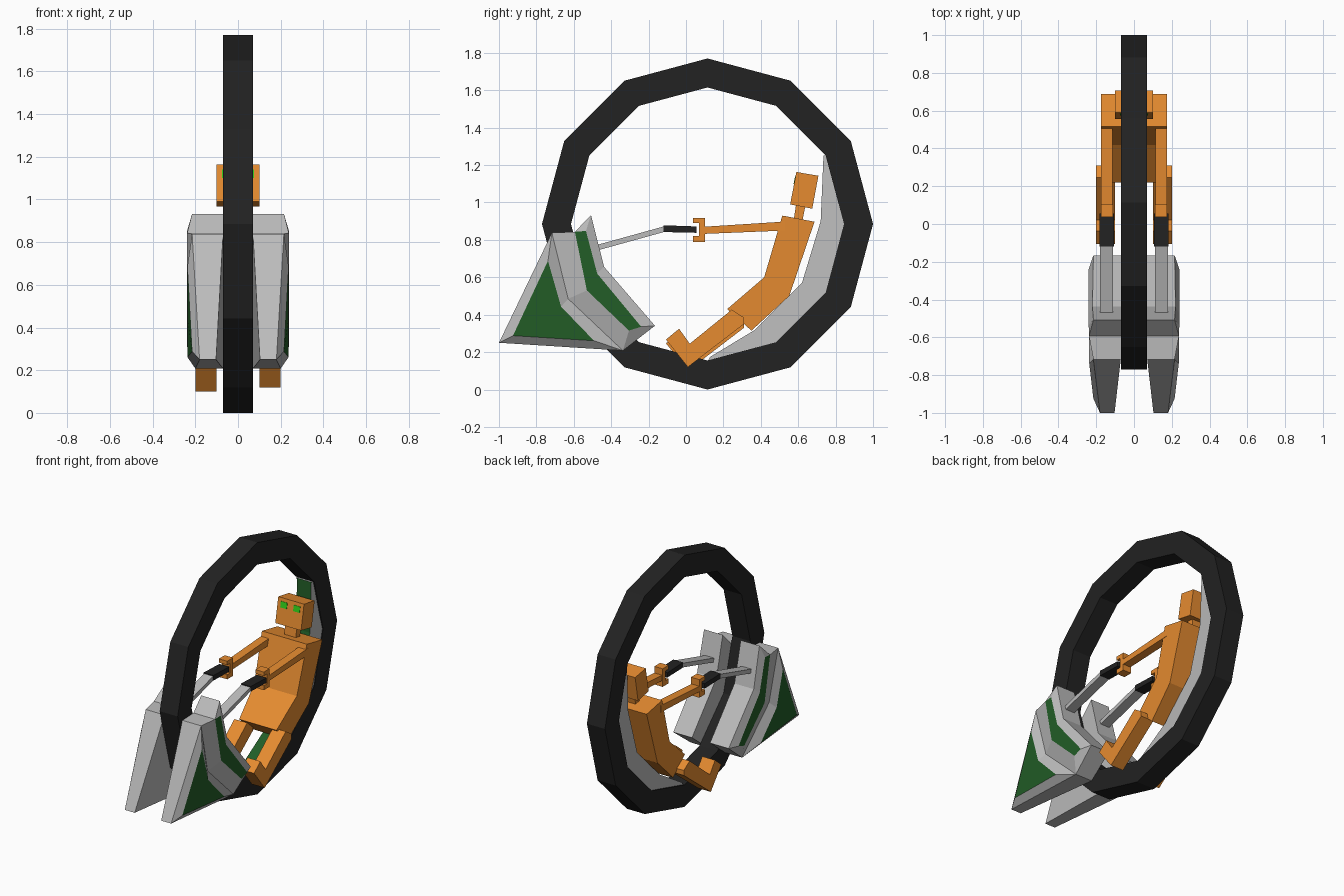
import bpy, bmesh, math

if "Cube" in bpy.data.objects:
    bpy.data.objects.remove(bpy.data.objects["Cube"])


def material(name, rgb):
    m = bpy.data.materials.new(name)
    m.diffuse_color = (*rgb, 1)
    m.use_nodes = True
    m.node_tree.nodes["Principled BSDF"].inputs["Base Color"].default_value = m.diffuse_color
    return m


ORANGE = material("orange", (0.79, 0.26, 0.03))
BLACK = material("black", (0.016, 0.016, 0.016))
GREEN = material("green", (0.016, 0.11, 0.02))
EYE = material("eye_green", (0.03, 0.6, 0.01))
GREY = material("grey", (0.5, 0.5, 0.5))


def make(name, verts, faces, mats, green=()):
    me = bpy.data.meshes.new(name)
    me.from_pydata(verts, [], faces)
    for m in mats:
        me.materials.append(m)
    for i in green:
        me.polygons[i].material_index = 1
    bm = bmesh.new()
    bm.from_mesh(me)
    bmesh.ops.recalc_face_normals(bm, faces=bm.faces)
    bm.to_mesh(me)
    bm.free()
    ob = bpy.data.objects.new(name, me)
    bpy.context.collection.objects.link(ob)
    return ob


def prism(name, pts, lo, hi, mats, green=()):
    """Side profile of (y, z) points spanned from x = lo to x = hi."""
    n = len(pts)
    lo = lo if isinstance(lo, list) else [lo] * n
    hi = hi if isinstance(hi, list) else [hi] * n
    verts = [(x, *p) for x, p in zip(lo, pts)] + [(x, *p) for x, p in zip(hi, pts)]
    faces = [(i, (i + 1) % n, n + (i + 1) % n, n + i) for i in range(n)]
    faces += [tuple(range(n)), tuple(range(n, 2 * n))]
    return make(name, verts, faces, mats, green)


def mirror(ob):
    ob.modifiers.new("mirror", 'MIRROR').use_mirror_merge = False


# wheel: twelve-sided ring
CY, CZ, N = 0.115, 0.885, 12


def ring(r, deg):
    a = math.radians(deg)
    return CY + r * math.cos(a), CZ + r * math.sin(a)


verts = [(x, *ring(r, i * 30)) for i in range(N)
         for r, x in ((0.885, -0.07), (0.885, 0.07), (0.73, 0.07), (0.73, -0.07))]
faces = [(4 * i + k, 4 * i + (k + 1) % 4, 4 * ((i + 1) % N) + (k + 1) % 4, 4 * ((i + 1) % N) + k)
         for i in range(N) for k in range(4)]
make("wheel", verts, faces, [BLACK])

# seat: crescent lining the rear of the wheel, green on its front
back = [ring(0.735, a) for a in (30, 0, -30, -60, -90)]
front = [(0.13, 0.175), (0.37, 0.32), (0.62, 0.57), (0.72, 0.9), (0.735, 1.25)]
wide = [0.065] * 5 + [0.055] * 5
prism("seat", back + front, [-w for w in wide], wide, [GREY, GREEN], (5, 6, 7, 8))

# rider torso, neck, head
torso = [(0.515, 0.93), (0.687, 0.897), (0.552, 0.5), (0.35, 0.315), (0.22, 0.43), (0.418, 0.6)]
wide = [0.175, 0.175, 0.165, 0.145, 0.145, 0.165]
prism("torso", torso, [-w for w in wide], wide, [ORANGE])
prism("neck", [(0.59, 1.0), (0.64, 0.99), (0.62, 0.89), (0.575, 0.9)], -0.045, 0.045, [ORANGE])
prism("head", [(0.59, 1.163), (0.708, 1.143), (0.675, 0.967), (0.557, 0.99)], -0.1, 0.1, [ORANGE])

# eyes, arms, hands, handlebars
mirror(prism("eyes", [(0.583, 1.14), (0.6, 1.14), (0.594, 1.1), (0.575, 1.1)], 0.025, 0.075, [EYE]))
mirror(prism("arms", [(0.53, 0.898), (0.53, 0.85), (0.09, 0.832), (0.09, 0.87)], 0.115, 0.175, [ORANGE]))
mirror(prism("hands", [(0.037, 0.917), (0.102, 0.917), (0.102, 0.877), (0.102, 0.79), (0.037, 0.79),
                       (0.037, 0.822), (0.07, 0.822), (0.07, 0.89), (0.037, 0.89)], 0.11, 0.175, [ORANGE]))
mirror(prism("handlebars", [(-0.115, 0.873), (-0.115, 0.843), (-0.48, 0.742), (-0.48, 0.772)],
             0.11, 0.18, [GREY]))
mirror(prism("handle_grips", [(-0.12, 0.878), (0.055, 0.872), (0.055, 0.838), (-0.12, 0.842)],
             0.107, 0.183, [BLACK]))

# legs: the left one sits slightly lower
leg = [(0.245, 0.427), (0.31, 0.385), (0.31, 0.35), (0.01, 0.12), (-0.107, 0.267), (-0.037, 0.325), (0.02, 0.245)]
for name, s, dz in (("right_leg", 1, 0), ("left_leg", -1, -0.02)):
    prism(name, [(y, z + dz) for y, z in leg], s * 0.1, s * 0.2, [ORANGE])

# front fairing: outline A..G, then raised side panel points
outline = {"A": (0.18, -1.0, 0.25), "B": (0.215, -0.717, 0.838), "C": (0.238, -0.594, 0.843),
           "D": (0.215, -0.508, 0.933), "E": (0.22, -0.438, 0.656), "F": (0.215, -0.166, 0.341),
           "G": (0.2, -0.337, 0.208)}
side = {"M": (0.205, -0.63, 0.485),
        "T1": (0.215, -0.925, 0.288), "T2": (0.237, -0.738, 0.688),
        "T3": (0.237, -0.668, 0.443), "T4": (0.237, -0.492, 0.261),
        "P2": (0.24, -0.53, 0.53), "P3": (0.24, -0.305, 0.315),
        "Q1": (0.24, -0.535, 0.848), "Q2": (0.24, -0.475, 0.62), "Q3": (0.24, -0.24, 0.336)}
inner = {k.lower(): (0.103 if k == "A" else 0.07, p[1], p[2]) for k, p in outline.items()}
pts = {**outline, **side, **inner}
keys = list(pts)
panels = ["T1 T2 T3 T4", "C P2 Q2 Q1", "P2 P3 Q3 Q2",
          "A B T2 T1", "B M T3 T2", "M G T4 T3", "G A T1 T4",
          "B C P2 M", "M P2 P3 G", "Q1 Q2 E D", "Q2 Q3 F E", "G P3 Q3 F", "C Q1 D",
          "a b c d e f g"]
loop = "ABCDEFG"
panels += [f"{p} {q} {q.lower()} {p.lower()}" for p, q in zip(loop, loop[1:] + "A")]
mirror(make("front_fairing", [pts[k] for k in keys],
            [[keys.index(k) for k in f.split()] for f in panels], [GREY, GREEN], (0, 1, 2)))
